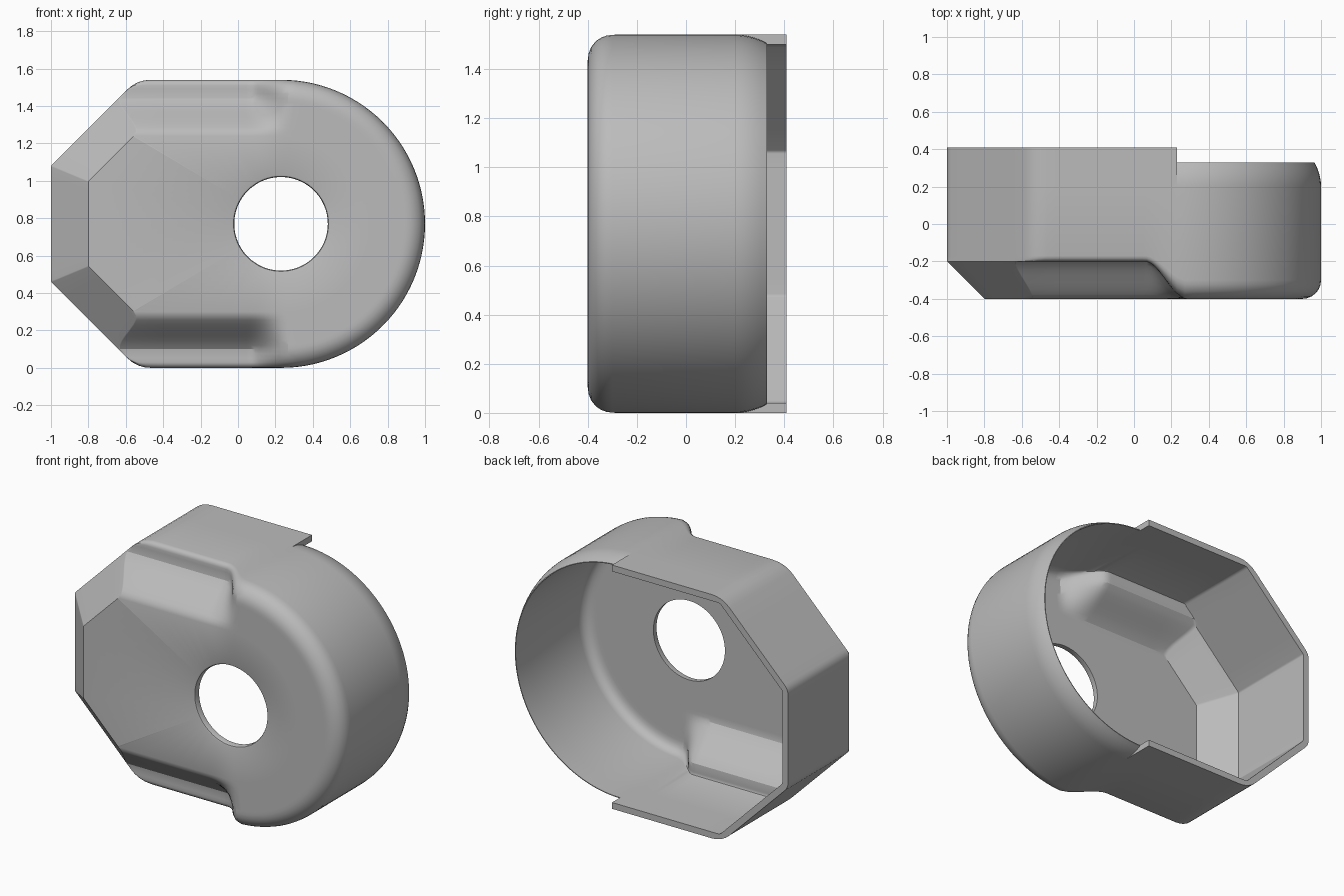
import bpy, bmesh, math
from mathutils import Vector

if "Cube" in bpy.data.objects:
    bpy.data.objects.remove(bpy.data.objects["Cube"])

R, CX, MID = 0.77, 0.23, 0.77      # round end radius, its centre x, middle height
T = 0.04                           # wall thickness
S2 = math.sqrt(2)
INSETS = [0, .003, .01, .02, .03, .05, .075, .1, .12, .145, .17, .2, .23, .255, .275, .3]
TOP_X = [CX - i * .023 for i in range(13)] + [-.15, -.25, -.35, -.42]


def smooth(u):
    u = max(0, min(1, u))
    return u * u * (3 - 2 * u)


def cut(x, d, t):
    """How far the front surface is set back at x, inset d from the outline."""
    end = smooth((.28 - x) / .22)                       # rounded end of side recess
    s = max(0, min(1, (.285 - d - .6 * t) / .19))       # sloped recess wall
    s = .6 * s + .4 * smooth(s)
    r = max(.01, .1 - .07 * end - .9 * t)               # outer edge fillet
    fillet = r - math.sqrt(r * r - (r - d) ** 2) if d < r else 0
    return .2 * end * s + fillet


def outline(d, t, chamfer, fade, y_of, taper=0):
    """Half outline (upper) from the right-most point to the left middle."""
    pts = []
    for i in range(29):                                 # round end
        a = math.pi / 2 * i / 28
        x = CX + R * math.cos(a)
        rad = R - t - d - taper
        pts.append((CX + rad * math.cos(a), y_of(x, True), rad * math.sin(a)))
    for x in TOP_X:                                     # flat top
        pts.append((x, y_of(x, False), R - t - d))
    y = y_of(-.5, False)
    dd = t + chamfer
    z1 = R - t - d
    c1 = Vector((z1 - 1.31 + S2 * dd, y, z1))           # top / diagonal corner
    c2 = Vector((-1 + dd, y, .31 + dd - S2 * dd))       # diagonal / left corner
    mid = Vector((-1 + dd, y, 0))
    a, b = Vector((1, 0, 0)), Vector((-1, 0, -1)).normalized()
    for c, n0, n1, s in ((c1, a, b, .07 * fade + .004),
                         (c2, -b, Vector((0, 0, -1)), .03 * fade + .004)):
        p, q = c + n0 * s, c + n1 * s
        for i in range(5):                              # softened corner
            u = i / 4
            pts.append(tuple(p * (1 - u) ** 2 + c * 2 * u * (1 - u) + q * u * u))
        far = c2 if c is c1 else mid
        steps = 5
        for i in range(1, steps + (c is c2)):
            pts.append(tuple(q.lerp(far, i / steps)))
    return pts


def wall_row(u, t):
    def y_of(x, is_round):
        return .2 + u * ((.33 if is_round else .41) - .2)
    return outline(0, t, 0, .15 if t else 1, y_of, 0 if t else .035 * u * u)


def front_row(d, t):
    c = cut(-.5, d, t)
    chamfer = max(0, .2 - .6 * t - c)
    fade = .15 if t else max(0, 1 - d / .1)
    return outline(d, t, chamfer, fade, lambda x, _: -.4 + t + cut(x, d, t))


def hole_row(ref, r, y):
    out = []
    for p in ref:
        a = math.atan2(p[2], p[0] - CX)
        out.append((CX + r * math.cos(a), y, r * math.sin(a)))
    return out


# Closed cross-section: outer wall, front, hole, inner front, inner wall, rim
rows = [wall_row(u, 0) for u in (1, .8, .6, .4, .2, 0)]
rows += [front_row(d, 0) for d in INSETS]
last = rows[-1]
rows += [hole_row(last, r, y) for r, y in
         ((.262, -.4), (.254, -.397), (.25, -.388), (.25, -.36))]
rows += [front_row(d, T) for d in reversed(INSETS)]
rows += [wall_row(u, T) for u in (0, 1)]

bm = bmesh.new()
grid = [[bm.verts.new(p) for p in row] for row in rows]
for i in range(len(grid)):
    g0, g1 = grid[i], grid[(i + 1) % len(grid)]
    for j in range(len(g0) - 1):
        bm.faces.new((g0[j], g0[j + 1], g1[j + 1], g1[j]))
bmesh.ops.remove_doubles(bm, verts=bm.verts, dist=.0004)
bmesh.ops.dissolve_degenerate(bm, edges=bm.edges, dist=.0002)

# Mirror to the lower half
geom = bm.verts[:] + bm.edges[:] + bm.faces[:]
bmesh.ops.mirror(bm, geom=geom, axis='Z', merge_dist=.0003)
bmesh.ops.recalc_face_normals(bm, faces=bm.faces)
mesh = bpy.data.meshes.new("housing_cover")
bm.to_mesh(mesh)
bm.free()

cover = bpy.data.objects.new("housing_cover", mesh)
cover.location.z = MID
bpy.context.collection.objects.link(cover)
mat = bpy.data.materials.new("plain_grey")
mat.diffuse_color = (.5, .5, .5, 1)
mat.use_nodes = True
mat.node_tree.nodes["Principled BSDF"].inputs["Base Color"].default_value = mat.diffuse_color
mesh.materials.append(mat)
bpy.context.view_layer.objects.active = cover
cover.select_set(True)
bpy.ops.object.shade_smooth_by_angle(angle=math.radians(28))
